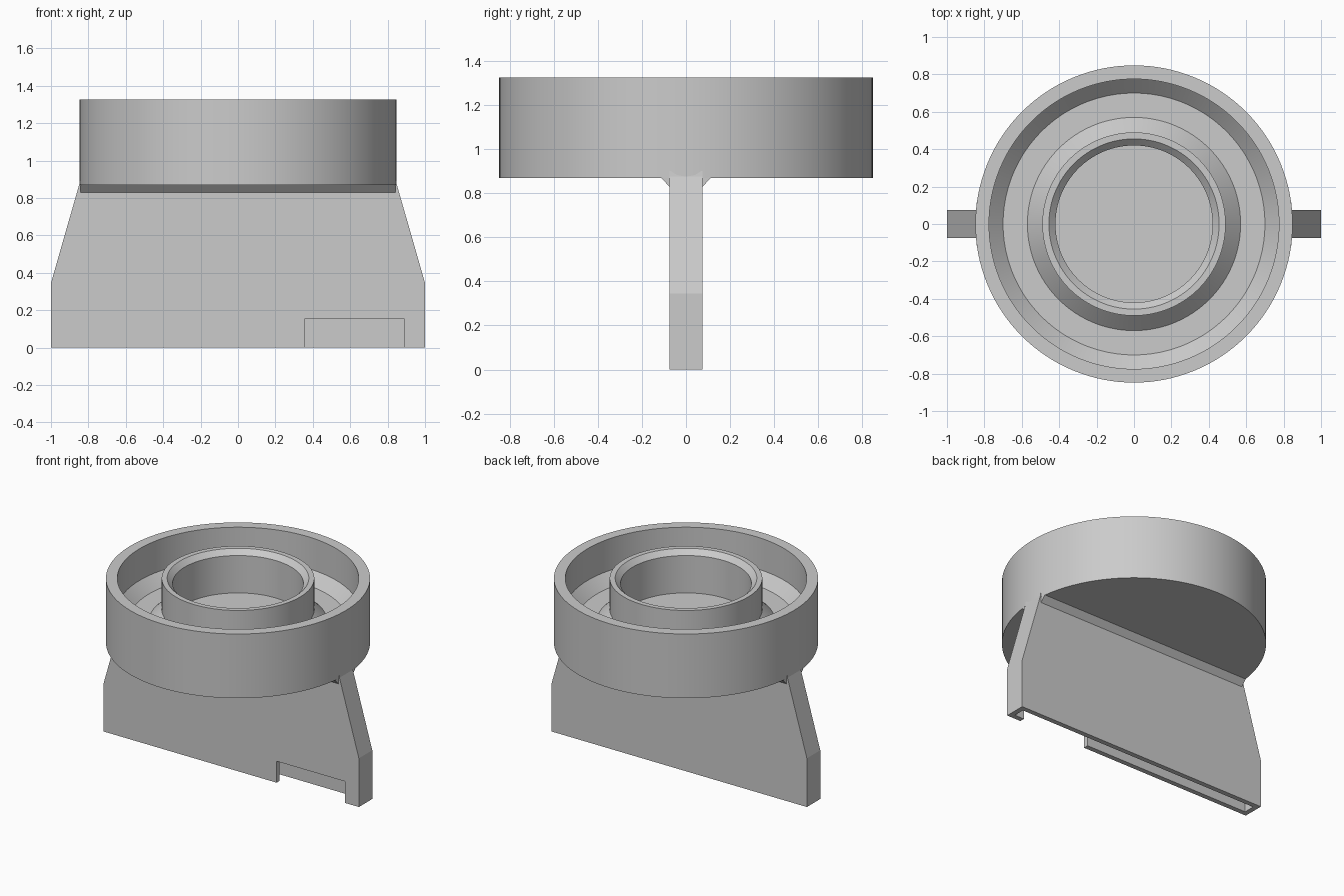
import bpy, bmesh, math
from mathutils import Vector

old = bpy.data.objects.get("Cube")
if old:
    bpy.data.objects.remove(old, do_unlink=True)

grey = bpy.data.materials.new("plain grey")
grey.use_nodes = True
colour = (0.6, 0.6, 0.6, 1)
grey.diffuse_color = colour
grey.node_tree.nodes["Principled BSDF"].inputs["Base Color"].default_value = colour


def finish(name, bm):
    bmesh.ops.recalc_face_normals(bm, faces=bm.faces)
    mesh = bpy.data.meshes.new(name)
    bm.to_mesh(mesh)
    bm.free()
    obj = bpy.data.objects.new(name, mesh)
    mesh.materials.append(grey)
    bpy.context.collection.objects.link(obj)
    return obj


def prism(name, points, step):
    """Extrude a closed outline along a vector."""
    bm = bmesh.new()
    face = bm.faces.new([bm.verts.new(p) for p in points])
    moved = bmesh.ops.extrude_face_region(bm, geom=[face])["geom"]
    verts = [v for v in moved if isinstance(v, bmesh.types.BMVert)]
    bmesh.ops.translate(bm, verts=verts, vec=Vector(step))
    return finish(name, bm)


def lathe(name, profile, sides=128):
    """Spin a radius/height profile around z."""
    bm = bmesh.new()
    verts = [bm.verts.new((r, 0, z)) for r, z in profile]
    edges = [bm.edges.new(pair) for pair in zip(verts, verts[1:])]
    bmesh.ops.spin(bm, geom=verts + edges, cent=(0, 0, 0), axis=(0, 0, 1),
                   angle=math.tau, steps=sides, use_merge=True)
    bmesh.ops.remove_doubles(bm, verts=bm.verts, dist=1e-4)
    return finish(name, bm)


def select(obj):
    bpy.ops.object.select_all(action="DESELECT")
    obj.select_set(True)
    bpy.context.view_layer.objects.active = obj


def cut(obj, cutter):
    mod = obj.modifiers.new("cut", "BOOLEAN")
    mod.operation = "DIFFERENCE"
    mod.solver = "EXACT"
    mod.object = cutter
    select(obj)
    bpy.ops.object.modifier_apply(modifier=mod.name)
    bpy.data.objects.remove(cutter, do_unlink=True)


def outline(half, y):
    """Mirror the right half of a plate outline across x = 0."""
    return [(x, y, z) for x, z in half] + [(-x, y, z) for x, z in reversed(half)]


# Round tray: outer wall, coved channel, raised inner ring and floor
dish = lathe("round_dish", [
    (0, 0.87), (0.848, 0.87), (0.848, 1.325), (0.775, 1.325),
    (0.775, 1.1), (0.7, 1.025), (0.57, 1.025), (0.49, 1.105),
    (0.49, 1.325), (0.455, 1.325), (0.42, 1.29), (0.42, 1.025), (0, 1.025)])
select(dish)
bpy.ops.object.shade_smooth_by_angle(angle=math.radians(30))

# Upright stand plate, hollow and open underneath
plate = prism("stand_plate", outline(
    [(1, 0), (1, 0.345), (0.848, 0.875), (0.845, 0.9)], -0.075), (0, 0.15, 0))
cut(plate, prism("hollow_cutter", outline(
    [(0.965, -0.1), (0.965, 0.34), (0.835, 0.8)], -0.04), (0, 0.08, 0)))

# Opening in the front wall only
cut(plate, prism("opening_cutter", [
    (0.355, -0.1, -0.1), (0.89, -0.1, -0.1),
    (0.89, -0.1, 0.152), (0.355, -0.1, 0.152)], (0, 0.08, 0)))

# Chamfered braces where the plate meets the dish
for side, name in ((-1, "front_brace"), (1, "back_brace")):
    prism(name, [(-0.842, side * y, z) for y, z in
                 ((0.07, 0.83), (0.075, 0.83), (0.115, 0.872), (0.07, 0.872))],
          (1.684, 0, 0))
